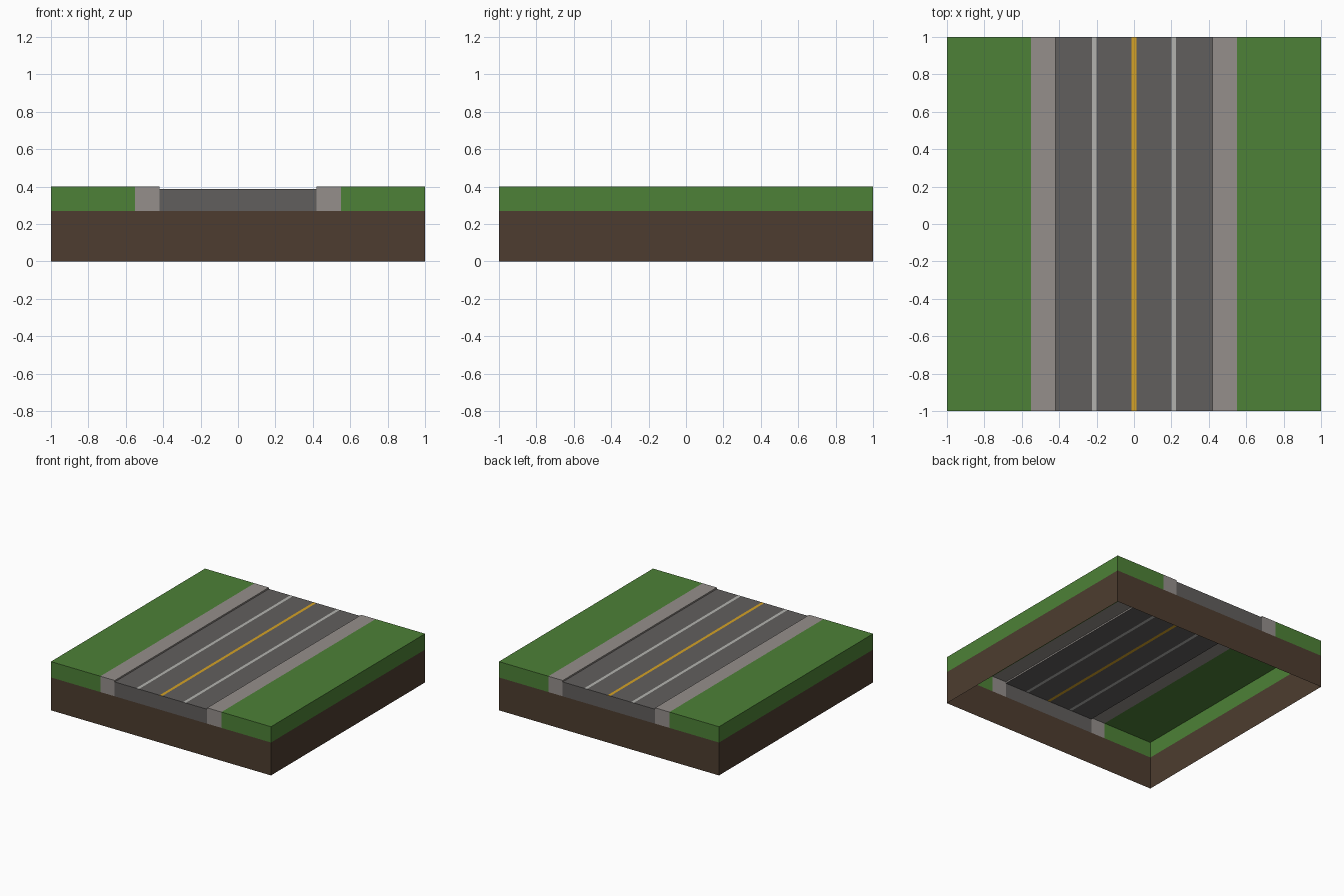
import bpy, bmesh

if "Cube" in bpy.data.objects:
    bpy.data.objects.remove(bpy.data.objects["Cube"])

DIRT_TOP, ROAD_Z, TOP = 0.27, 0.388, 0.40
ROAD_X, CURB_X = 0.42, 0.55
LINE_IN, LINE_OUT, MID = 0.20, 0.225, 0.0125


def material(name, rgb):
    m = bpy.data.materials.new(name)
    m.diffuse_color = (*rgb, 1)
    m.use_nodes = True
    m.node_tree.nodes["Principled BSDF"].inputs["Base Color"].default_value = m.diffuse_color
    return m


grass = material("grass", (0.075, 0.22, 0.038))
dirt = material("dirt", (0.075, 0.046, 0.029))
asphalt = material("asphalt", (0.12, 0.113, 0.11))
concrete = material("concrete", (0.30, 0.275, 0.26))
white = material("white_paint", (0.45, 0.45, 0.43))
yellow = material("yellow_paint", (0.66, 0.36, 0.02))


def strips(name, mat, profiles, ends=()):
    """Run open (x, z) profiles along y; close both ends with (x0, x1, z0, z1) panels."""
    bm = bmesh.new()

    def quad(*pts):
        bm.faces.new([bm.verts.new(p) for p in pts])

    for prof in profiles:
        for (xa, za), (xb, zb) in zip(prof, prof[1:]):
            quad((xa, -1, za), (xb, -1, zb), (xb, 1, zb), (xa, 1, za))
    for x0, x1, z0, z1 in ends:
        quad((x0, -1, z0), (x1, -1, z0), (x1, -1, z1), (x0, -1, z1))
        quad((x1, 1, z0), (x0, 1, z0), (x0, 1, z1), (x1, 1, z1))
    bmesh.ops.remove_doubles(bm, verts=bm.verts, dist=1e-5)
    me = bpy.data.meshes.new(name)
    bm.to_mesh(me)
    bm.free()
    me.materials.append(mat)
    bpy.context.collection.objects.link(bpy.data.objects.new(name, me))


def mirrored(prof):
    return [(-x, z) for x, z in reversed(prof)]


# Dirt skirt, open underneath
strips("dirt_base", dirt,
       [[(-1, 0), (-1, DIRT_TOP)], [(1, DIRT_TOP), (1, 0)]],
       [(-1, 1, 0, DIRT_TOP)])

# Grass verges and curbs on both sides
verge = [(-1, DIRT_TOP), (-1, TOP), (-CURB_X, TOP)]
curb = [(-CURB_X, TOP), (-ROAD_X, TOP), (-ROAD_X, ROAD_Z)]
for side, flip in (("left", False), ("right", True)):
    for name, mat, prof in (("verge", grass, verge), ("curb", concrete, curb)):
        p = mirrored(prof) if flip else prof
        xs = [x for x, z in p]
        strips(f"{side}_{name}", mat, [p], [(min(xs), max(xs), DIRT_TOP, TOP)])


# Road surface with flush painted lines
def flat(x0, x1):
    return [(x0, ROAD_Z), (x1, ROAD_Z)]


lanes = [flat(-ROAD_X, -LINE_OUT), flat(-LINE_IN, -MID)]
strips("road", asphalt, lanes + [mirrored(p) for p in lanes],
       [(-ROAD_X, ROAD_X, DIRT_TOP, ROAD_Z)])
strips("left_lane_line", white, [flat(-LINE_OUT, -LINE_IN)])
strips("right_lane_line", white, [flat(LINE_IN, LINE_OUT)])
strips("centre_line", yellow, [flat(-MID, MID)])
